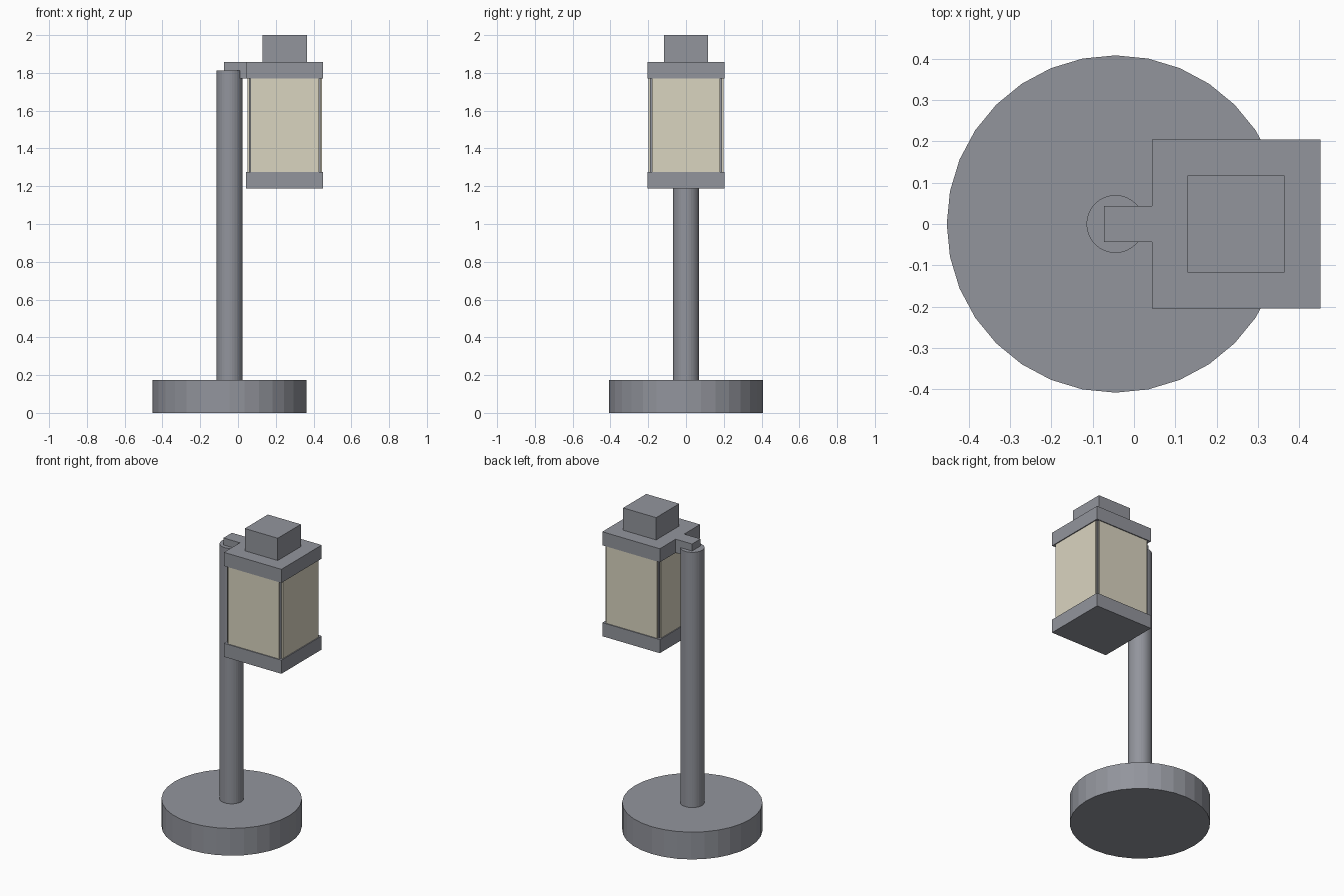
import bpy

cube = bpy.data.objects.get("Cube")
if cube:
    bpy.data.objects.remove(cube, do_unlink=True)


def material(name, rgb):
    m = bpy.data.materials.new(name)
    m.use_nodes = True
    m.diffuse_color = (*rgb, 1)
    m.node_tree.nodes["Principled BSDF"].inputs["Base Color"].default_value = (*rgb, 1)
    return m


metal = material("grey metal", (0.29, 0.30, 0.335))
glass = material("cream glass", (0.70, 0.66, 0.53))


def finish(name, mat):
    ob = bpy.context.object
    ob.name = ob.data.name = name
    ob.data.materials.append(mat)
    return ob


def box(name, mat, x, y, z):
    """Box spanning the given (low, high) ranges."""
    spans = (x, y, z)
    bpy.ops.mesh.primitive_cube_add(size=1, location=[(a + b) / 2 for a, b in spans])
    ob = finish(name, mat)
    ob.scale = [b - a for a, b in spans]
    bpy.ops.object.transform_apply(location=False, rotation=False, scale=True)
    return ob


def cylinder(name, mat, x, radius, low, high):
    bpy.ops.mesh.primitive_cylinder_add(vertices=32, radius=radius, depth=high - low,
                                        location=(x, 0, (low + high) / 2))
    return finish(name, mat)


def around(centre, half):
    return (centre - half, centre + half)


POLE_X, LAMP_X = -0.045, 0.247
FLOOR, CEILING = 1.274, 1.77

# Stand
cylinder("base", metal, POLE_X, 0.408, 0, 0.175)
cylinder("pole", metal, POLE_X, 0.07, 0.175, 1.812)
box("arm", metal, (-0.073, 0.05), around(0, 0.043), (CEILING, 1.857))

# Lantern frame
for name, half, z in (("lantern_floor", 0.204, (1.187, FLOOR)),
                      ("lantern_roof", 0.204, (CEILING, 1.857)),
                      ("lantern_cap", 0.117, (1.857, 2.0))):
    box(name, metal, around(LAMP_X, half), around(0, half), z)

# Corner posts sit slightly behind the panes
for sx in (-1, 1):
    for sy in (-1, 1):
        box("corner_post", metal, around(LAMP_X + sx * 0.175, 0.0145),
            around(sy * 0.175, 0.0145), (FLOOR, CEILING))

# Four glass panes
for s in (-1, 1):
    box("side_pane", glass, around(LAMP_X + s * 0.19, 0.008), around(0, 0.181), (FLOOR, CEILING))
    box("face_pane", glass, around(LAMP_X, 0.181), around(s * 0.19, 0.008), (FLOOR, CEILING))
